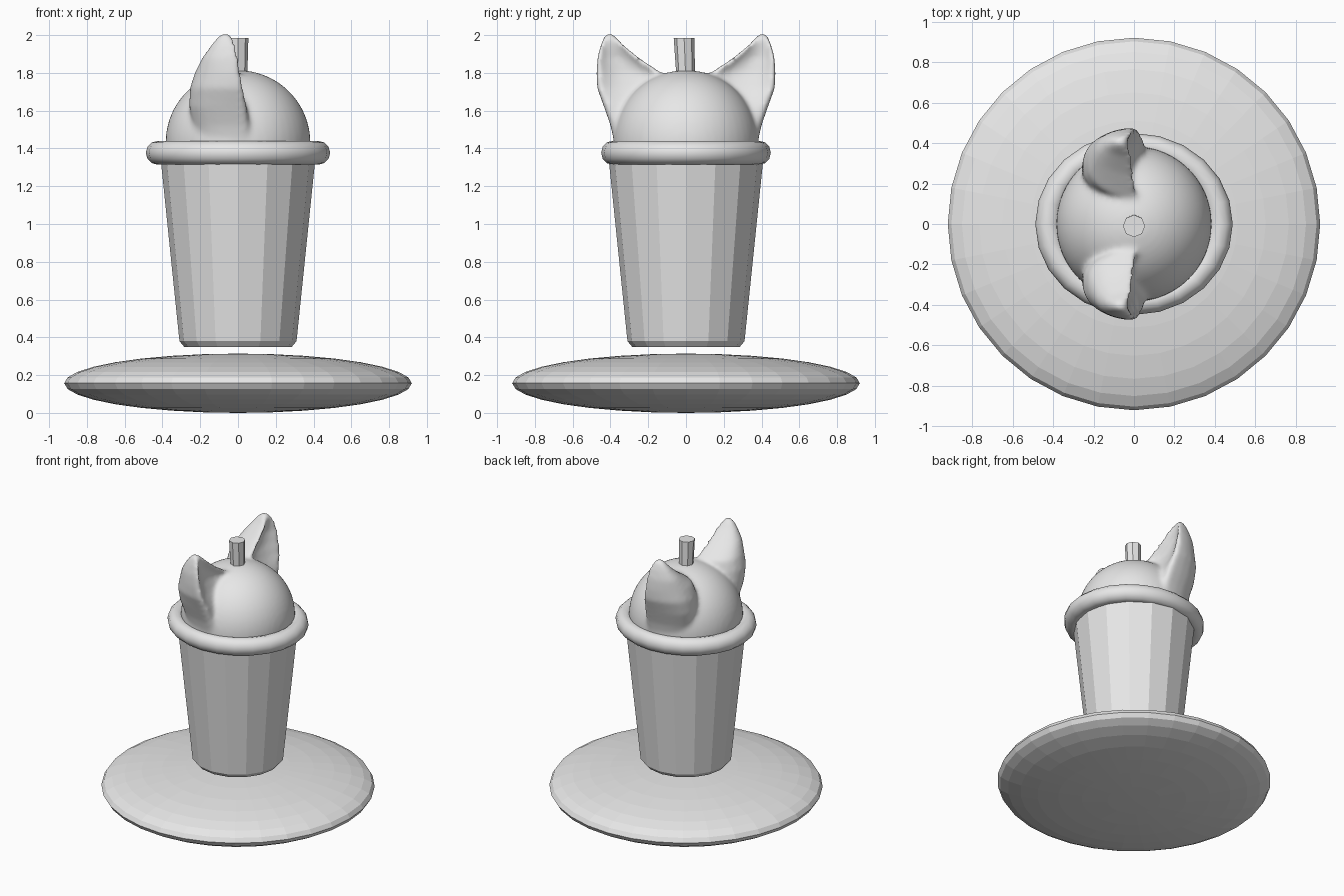
import bpy
import bmesh
from math import sin, cos, pi
from mathutils import Matrix, Vector

old = bpy.data.objects.get("Cube")
if old:
    bpy.data.objects.remove(old, do_unlink=True)

grey = bpy.data.materials.new("plain grey")
grey.use_nodes = True
GREY = (0.8, 0.8, 0.8, 1.0)
grey.diffuse_color = GREY
grey.node_tree.nodes["Principled BSDF"].inputs["Base Color"].default_value = GREY


def make_object(name, bm, smooth=False):
    bmesh.ops.recalc_face_normals(bm, faces=bm.faces)
    mesh = bpy.data.meshes.new(name)
    for face in bm.faces:
        face.smooth = smooth
    bm.to_mesh(mesh)
    bm.free()
    mesh.materials.append(grey)
    obj = bpy.data.objects.new(name, mesh)
    bpy.context.scene.collection.objects.link(obj)
    return obj


def loft(bm, rings):
    """Skin a list of point rings and cap both ends."""
    loops = [[bm.verts.new(p) for p in ring] for ring in rings]
    n = len(loops[0])
    for a, b in zip(loops, loops[1:]):
        for i in range(n):
            j = (i + 1) % n
            bm.faces.new((a[i], a[j], b[j], b[i]))
    bm.faces.new(loops[0][::-1])
    bm.faces.new(loops[-1])


def circle(radius, z, sides, y=0.0):
    return [(radius * sin(2 * pi * i / sides), y + radius * cos(2 * pi * i / sides), z)
            for i in range(sides)]


# Saucer: a squashed faceted ball
bm = bmesh.new()
bmesh.ops.create_uvsphere(bm, u_segments=32, v_segments=16, radius=1)
bmesh.ops.transform(bm, verts=bm.verts, matrix=Matrix.Translation((0, 0, 0.157))
                    @ Matrix.Diagonal((0.92, 0.92, 0.157, 1)))
make_object("saucer", bm)

# Cup: tapered, sixteen sided, with a chamfered foot
bm = bmesh.new()
loft(bm, [circle(r, z, 16) for r, z in ((0.285, 0.35), (0.31, 0.38), (0.413, 1.38))])
make_object("cup", bm)

# Rim: a smooth oval ring
bm = bmesh.new()
SEGMENTS, SIDES = 24, 12
ring = []
for i in range(SEGMENTS):
    a = 2 * pi * i / SEGMENTS
    row = []
    for k in range(SIDES):
        b = 2 * pi * k / SIDES
        r = 0.425 + 0.063 * cos(b)
        row.append(bm.verts.new((r * cos(a), 0.92 * r * sin(a), 1.377 + 0.063 * sin(b))))
    ring.append(row)
for i in range(SEGMENTS):
    here, after = ring[i], ring[(i + 1) % SEGMENTS]
    for k in range(SIDES):
        m = (k + 1) % SIDES
        bm.faces.new((here[k], after[k], after[m], here[m]))
make_object("cup_rim", bm, smooth=True)

# Straw stub
bm = bmesh.new()
loft(bm, [circle(0.048, 1.74, 8), circle(0.055, 1.985, 8, -0.01)])
make_object("straw", bm)

# Domed lid with two ears, hollowed towards +x, blended into one skin
bm = bmesh.new()
bmesh.ops.create_uvsphere(bm, u_segments=48, v_segments=32, radius=0.384,
                          matrix=Matrix.Translation((0, 0, 1.43)))
cut = bmesh.ops.bisect_plane(bm, geom=bm.verts[:] + bm.edges[:] + bm.faces[:],
                             plane_co=Vector((0, 0, 1.36)), plane_no=Vector((0, 0, 1)),
                             clear_inner=True)
bmesh.ops.holes_fill(bm, edges=[e for e in bm.edges if e.is_boundary])

# Ear sections: height, outer y, inner y, back x, front x, hollow depth
EAR = [
    (1.38, 0.37, 0.10, -0.20, 0.06, 0.0),
    (1.52, 0.40, 0.10, -0.24, 0.06, 0.0),
    (1.62, 0.435, 0.11, -0.26, 0.05, 0.01),
    (1.72, 0.472, 0.11, -0.255, 0.04, 0.05),
    (1.80, 0.476, 0.13, -0.23, 0.03, 0.07),
    (1.88, 0.470, 0.25, -0.19, 0.015, 0.06),
    (1.95, 0.452, 0.335, -0.14, -0.005, 0.03),
    (1.99, 0.435, 0.370, -0.11, -0.03, 0.0),
    (2.008, 0.42, 0.390, -0.09, -0.05, 0.0),
]


def ear_section(z, outer, inner, back, front, hollow, side):
    points = []
    mid, half = (outer + inner) / 2, (outer - inner) / 2
    for i in range(24):
        t = 2 * pi * i / 24
        s, c = sin(t), cos(t)
        y = mid + half * (abs(c) ** 0.85) * (1 if c > 0 else -1)
        seam = front - 0.12 * (front - back)
        if s >= 0:
            x = seam - (seam - back) * s
        else:
            x = seam + (front - seam) * min(1, -2 * s) - hollow * s * s
        points.append((x, side * y, z))
    return points


for side in (-1, 1):
    loft(bm, [ear_section(*row, side) for row in EAR])
lid = make_object("lid_with_ears", bm, smooth=True)
remesh = lid.modifiers.new("blend", "REMESH")
remesh.mode = "VOXEL"
remesh.voxel_size = 0.014
remesh.use_smooth_shade = True
soften = lid.modifiers.new("soften", "SMOOTH")
soften.factor = 0.5
soften.iterations = 10
